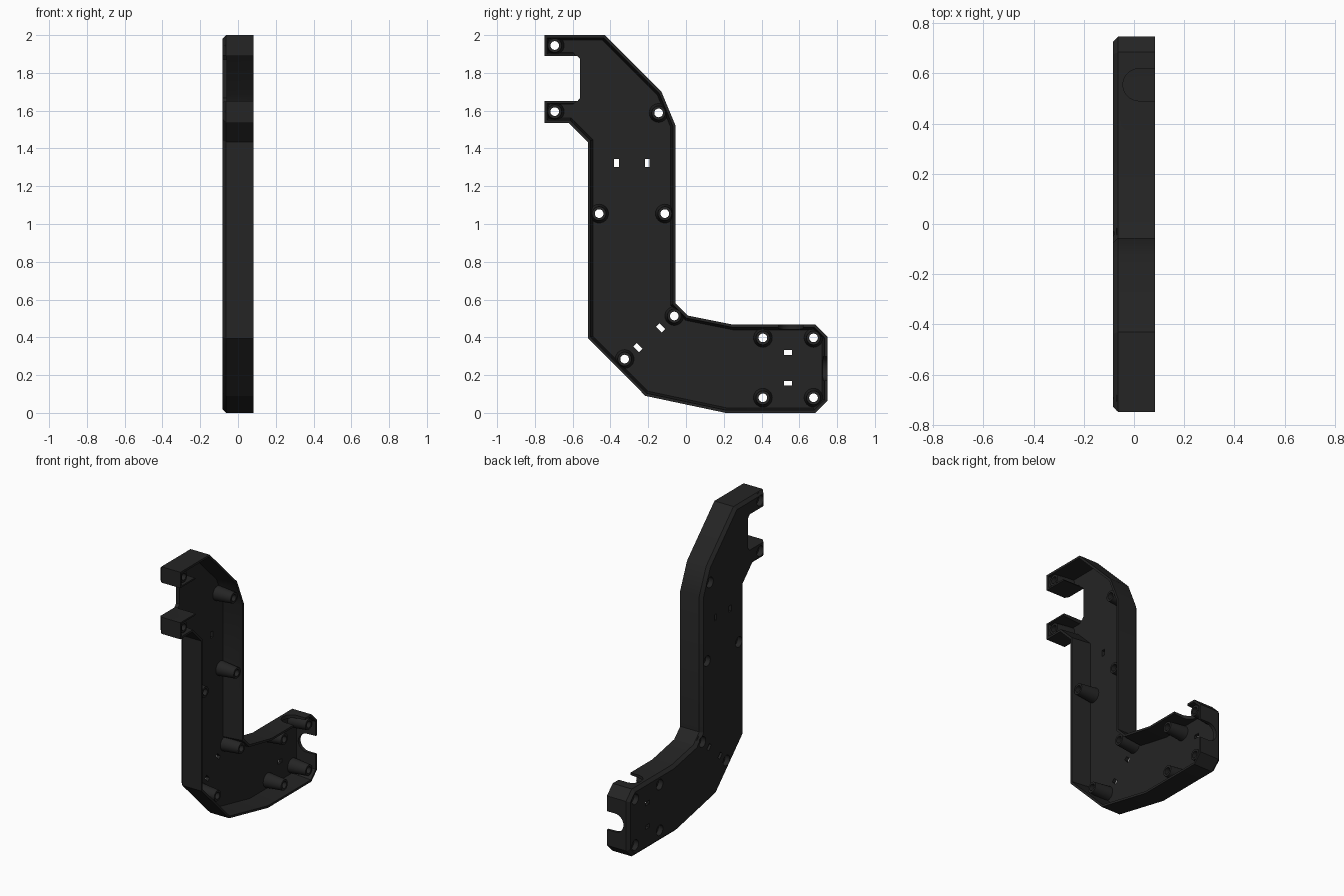
import bpy, bmesh, math
from mathutils import Vector, Matrix

if "Cube" in bpy.data.objects:
    bpy.data.objects.remove(bpy.data.objects["Cube"])

X0, X1 = -0.083, 0.083          # closed side and open side of the tray
FLOOR = X0 + 0.026

mat = bpy.data.materials.new("charcoal plastic")
mat.diffuse_color = (0.018, 0.018, 0.018, 1)
mat.use_nodes = True
mat.node_tree.nodes["Principled BSDF"].inputs["Base Color"].default_value = mat.diffuse_color

# Outline in (y, z), clockwise; the edge kind belongs to the edge leaving each point
# w = outer wall, p = prong edge beside the notch, n = open notch edge
OUTLINE = [
    (-0.75, 2.0, 'w'), (-0.43, 2.0, 'w'), (-0.13, 1.70, 'w'), (-0.055, 1.52, 'w'),
    (-0.055, 0.58, 'w'), (0.01, 0.515, 'w'), (0.25, 0.467, 'w'), (0.685, 0.467, 'w'),
    (0.748, 0.405, 'w'), (0.748, 0.062, 'w'), (0.685, 0.0, 'w'), (0.21, 0.0, 'w'),
    (-0.215, 0.09, 'w'), (-0.52, 0.395, 'w'), (-0.52, 1.435, 'w'), (-0.62, 1.535, 'w'),
    (-0.75, 1.535, 'w'), (-0.75, 1.65, 'p'), (-0.575, 1.65, 'n'), (-0.56, 1.668, 'n'),
    (-0.56, 1.872, 'n'), (-0.575, 1.89, 'p'), (-0.75, 1.89, 'w'),
]


def inset(dist):
    """Move every outline edge inward by the distance for its kind."""
    lines = []
    for i, (y, z, kind) in enumerate(OUTLINE):
        y2, z2, _ = OUTLINE[(i + 1) % len(OUTLINE)]
        d = Vector((y2 - y, z2 - z)).normalized()
        lines.append((Vector((y, z)) + Vector((d.y, -d.x)) * dist[kind], d))
    pts = []
    for i, (p, d) in enumerate(lines):
        q, e = lines[i - 1]
        t = (q - p).cross(e) / d.cross(e)
        pts.append(p + d * t)
    return pts


def finish(name, bm):
    bmesh.ops.recalc_face_normals(bm, faces=bm.faces)
    me = bpy.data.meshes.new(name)
    bm.to_mesh(me)
    bm.free()
    ob = bpy.data.objects.new(name, me)
    me.materials.append(mat)
    bpy.context.collection.objects.link(ob)
    return ob


def loft(name, layers):
    """Closed solid through rings given as (x, points)."""
    bm = bmesh.new()
    rings = [[bm.verts.new((x, p[0], p[1])) for p in pts] for x, pts in layers]
    n = len(rings[0])
    for a, b in zip(rings, rings[1:]):
        for i in range(n):
            bm.faces.new((a[i], a[(i + 1) % n], b[(i + 1) % n], b[i]))
    bm.faces.new(rings[0])
    bm.faces.new(rings[-1])
    return finish(name, bm)


def circle(y, z, r, n=24):
    return [(y + r * math.cos(2 * math.pi * k / n), z + r * math.sin(2 * math.pi * k / n))
            for k in range(n)]


def rod(name, y, z, xa, ra, xb, rb):
    return loft(name, [(xa, circle(y, z, ra)), (xb, circle(y, z, rb))])


def box(name, loc, size, angle=0):
    bm = bmesh.new()
    m = (Matrix.Translation(loc) @ Matrix.Rotation(angle, 4, 'X')
         @ Matrix.Diagonal((*size, 1)))
    bmesh.ops.create_cube(bm, size=1, matrix=m)
    return finish(name, bm)


def combine(body, tool, op):
    """Apply a boolean and discard the tool."""
    mod = body.modifiers.new("cut", 'BOOLEAN')
    mod.operation, mod.object, mod.solver = op, tool, 'EXACT'
    bpy.context.view_layer.update()
    me = bpy.data.meshes.new_from_object(
        body.evaluated_get(bpy.context.evaluated_depsgraph_get()))
    body.modifiers.clear()
    body.data = me
    bpy.data.objects.remove(tool)


# Shell with a chamfered edge on the closed side
body = loft("bracket_tray", [
    (X0, inset({'w': 0.02, 'p': 0.004, 'n': 0.0})),
    (X0 + 0.02, inset({'w': 0, 'p': 0, 'n': 0})),
    (X1, inset({'w': 0, 'p': 0, 'n': 0}))])

# Hollow with slightly drafted walls, open along the notch
combine(body, loft("hollow", [
    (FLOOR, inset({'w': 0.027, 'p': 0.018, 'n': -0.005})),
    (X1 + 0.02, inset({'w': 0.013, 'p': 0.010, 'n': -0.005}))]), 'DIFFERENCE')

# Screw bosses with through holes and recesses on the closed side
SCREWS = [(-0.695, 1.945), (-0.695, 1.595), (-0.145, 1.588), (-0.46, 1.055),
          (-0.112, 1.055), (-0.062, 0.513), (-0.325, 0.285), (0.407, 0.397),
          (0.675, 0.397), (0.407, 0.08), (0.675, 0.08)]
for y, z in SCREWS:
    combine(body, rod("boss", y, z, FLOOR - 0.012, 0.051, X1 - 0.012, 0.037), 'UNION')
for y, z in SCREWS:
    combine(body, rod("hole", y, z, -0.2, 0.023, 0.2, 0.023), 'DIFFERENCE')
    combine(body, rod("recess", y, z, -0.2, 0.036, X0 + 0.035, 0.036), 'DIFFERENCE')

# Cable tie slots through the floor
for y, z, a in [(-0.368, 1.322, 0), (-0.205, 1.322, 0), (0.54, 0.32, math.pi / 2),
                (0.54, 0.157, math.pi / 2), (-0.135, 0.45, math.pi / 4),
                (-0.255, 0.345, math.pi / 4)]:
    combine(body, box("slot", (0, y, z), (0.4, 0.026, 0.043), a), 'DIFFERENCE')


def u_cutter(along, centre):
    """U-shaped opening reaching the open rim, pointing along y or z."""
    bm = bmesh.new()
    r, xc = 0.064, 0.02
    prof = [(xc - r * math.sin(t), r * math.cos(t))
            for t in [math.pi * k / 16 for k in range(17)]]
    prof += [(0.2, -r), (0.2, r)]
    rings = []
    for s in (-0.05, 0.05):
        rings.append([bm.verts.new((x, centre[0] + s, centre[1] + v) if along == 'y'
                                   else (x, centre[0] + v, centre[1] + s))
                      for x, v in prof])
    n = len(prof)
    for i in range(n):
        bm.faces.new((rings[0][i], rings[0][(i + 1) % n],
                      rings[1][(i + 1) % n], rings[1][i]))
    bm.faces.new(rings[0])
    bm.faces.new(rings[1])
    return finish("u_opening", bm)


# Cable openings in the end wall and the upper foot wall
combine(body, u_cutter('y', (0.748, 0.235)), 'DIFFERENCE')
combine(body, u_cutter('z', (0.555, 0.467)), 'DIFFERENCE')

# Smooth the round parts, keep edges sharp
bpy.context.view_layer.objects.active = body
body.select_set(True)
bpy.ops.object.shade_smooth_by_angle(angle=math.radians(25))
